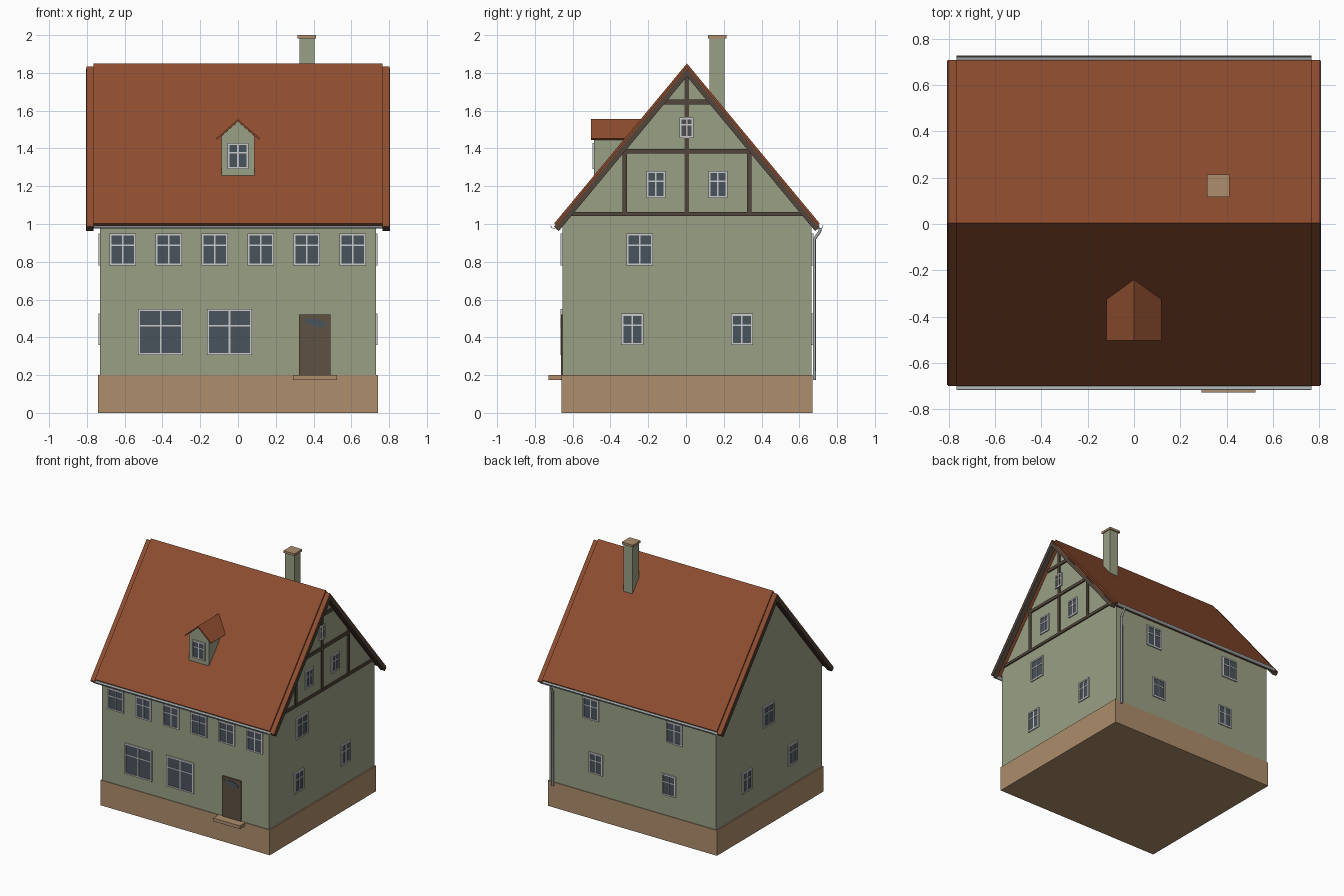
import bpy, bmesh, math
from mathutils import Matrix, Vector

if "Cube" in bpy.data.objects:
    bpy.data.objects.remove(bpy.data.objects["Cube"])


def material(name, hex_code):
    lin = lambda c: c / 12.92 if c < 0.04045 else ((c + 0.055) / 1.055) ** 2.4
    m = bpy.data.materials.new(name)
    m.diffuse_color = [lin(int(hex_code[i:i + 2], 16) / 255) for i in (0, 2, 4)] + [1]
    m.use_nodes = True
    m.node_tree.nodes["Principled BSDF"].inputs["Base Color"].default_value = m.diffuse_color
    return m


PLASTER = material("plaster", "9AA085")
STONE = material("sandstone", "AD8D6C")
TILE = material("roof_tile", "8E4D2F")
TIMBER = material("timber", "52463B")
DOOR = material("door_wood", "5E5142")
GLASS = material("glass", "49535B")
FRAME = material("window_paint", "C4C6C2")
ZINC = material("zinc", "A9AFB0")


def finish(name, bm, mat):
    bmesh.ops.recalc_face_normals(bm, faces=bm.faces)
    me = bpy.data.meshes.new(name)
    bm.to_mesh(me)
    bm.free()
    me.materials.append(mat)
    ob = bpy.data.objects.new(name, me)
    bpy.context.collection.objects.link(ob)
    return ob


def loft(name, ring_a, ring_b, mat):
    """Closed solid between two matching outlines."""
    bm = bmesh.new()
    a = [bm.verts.new(p) for p in ring_a]
    b = [bm.verts.new(p) for p in ring_b]
    bm.faces.new(a)
    bm.faces.new(b)
    for i in range(len(a)):
        j = (i + 1) % len(a)
        bm.faces.new((a[i], a[j], b[j], b[i]))
    return finish(name, bm, mat)


def prism_x(name, profile, x0, x1, mat):
    return loft(name, [(x0, y, z) for y, z in profile], [(x1, y, z) for y, z in profile], mat)


def boxes(name, items, mat, matrix=Matrix()):
    """Boxes given as x0, x1, y0, y1, z0, z1, joined in one object."""
    bm = bmesh.new()
    for x0, x1, y0, y1, z0, z1 in items:
        m = (Matrix.Translation(((x0 + x1) / 2, (y0 + y1) / 2, (z0 + z1) / 2))
             @ Matrix.Diagonal((x1 - x0, y1 - y0, z1 - z0, 1)))
        bmesh.ops.create_cube(bm, size=1, matrix=matrix @ m)
    return finish(name, bm, mat)


# Roof shape: ridge at (CY, RIDGE), equal slopes
CY, RIDGE = 0.005, 1.85
SLOPE = math.atan(1.205)
SIN, COS, TAN = math.sin(SLOPE), math.cos(SLOPE), math.tan(SLOPE)


def roof_slab(name, x0, x1, drop, t, half, mat):
    """Inverted-V slab whose top lies `drop` below the ridge line."""
    top = RIDGE - drop
    ez = top - half * TAN
    right = [(CY + half, ez), (CY + half - t * SIN, ez - t * COS)]
    left = [(2 * CY - y, z) for y, z in reversed(right)]
    return prism_x(name, [(CY, top)] + right + [(CY, top - t / COS)] + left, x0, x1, mat)


# Base and walls
boxes("plinth", [(-.74, .74, -.66, .67, 0, .2)], STONE)
wall_top = RIDGE - .04
prism_x("walls", [(-.655, .2), (.665, .2), (.665, wall_top - .66 * TAN), (CY, wall_top),
                  (-.655, wall_top - .66 * TAN)], -.73, .73, PLASTER)

# Roof with verge tiles and barge boards at both ends
roof_slab("main_roof", -.765, .765, 0, .03, .703, TILE)
for s, side in ((1, "right"), (-1, "left")):
    roof_slab("verge_tiles_" + side, s * .765, s * .803, .015, .008, .703, TILE)
    roof_slab("barge_board_" + side, s * .765, s * .806, .026, .028, .700, TIMBER)

# Gutters and downpipe
for s, side in ((-1, "front"), (1, "back")):
    gy = CY + s * .706
    arc = [math.pi * (1 + i / 8) for i in range(9)]
    outline = [(gy + .016 * math.cos(a), .992 + .016 * math.sin(a)) for a in arc]
    outline += [(gy + .013 * math.cos(a), .992 + .013 * math.sin(a)) for a in reversed(arc)]
    prism_x("gutter_" + side, outline, -.765, .765, ZINC)

curve = bpy.data.curves.new("downpipe", "CURVE")
curve.dimensions = "3D"
curve.bevel_depth, curve.bevel_resolution, curve.use_fill_caps = .008, 2, True
spline = curve.splines.new("POLY")
path = [(.69, .711, .98), (.69, .708, .96), (.69, .68, .92), (.69, .68, .175)]
spline.points.add(len(path) - 1)
for p, co in zip(spline.points, path):
    p.co = (*co, 1)
curve.materials.append(ZINC)
bpy.context.collection.objects.link(bpy.data.objects.new("downpipe", curve))

# Chimney
boxes("chimney", [(.325, .405, .125, .205, 1.58, 1.985)], PLASTER)
boxes("chimney_cap", [(.316, .412, .116, .214, 1.983, 2)], STONE)


# Dormer, its back trimmed along the main roof slope
def back_y(z):
    return CY - (RIDGE - z) / TAN + .015


def dormer_part(name, profile, y, mat):
    loft(name, [(x, y, z) for x, z in profile], [(x, back_y(z), z) for x, z in profile], mat)


dormer_part("dormer_walls", [(-.088, 1.253), (.088, 1.253), (.088, 1.465), (0, 1.543), (-.088, 1.465)],
            -.487, PLASTER)
dormer_part("dormer_roof", [(-.118, 1.452), (0, 1.555), (.118, 1.452), (.112, 1.446), (0, 1.543),
                            (-.112, 1.446)], -.502, TILE)

# Windows: local x runs along the wall, local -y points outwards
WALLS = {"front": Matrix.Translation((0, -.655, 0)),
         "back": Matrix.Translation((0, .665, 0)) @ Matrix.Rotation(math.pi, 4, "Z"),
         "right": Matrix.Translation((.73, 0, 0)) @ Matrix.Rotation(math.pi / 2, 4, "Z"),
         "left": Matrix.Translation((-.73, 0, 0)) @ Matrix.Rotation(-math.pi / 2, 4, "Z"),
         "dormer": Matrix.Translation((0, -.487, 0))}


def window(wall, label, u, z0, z1, width):
    h, f, out = width / 2, .011, -.009
    bar = z0 + .63 * (z1 - z0)
    bars = [(u - h, u - h + f, out, 0, z0, z1), (u + h - f, u + h, out, 0, z0, z1),
            (u - h + f, u + h - f, out, 0, z0, z0 + f), (u - h + f, u + h - f, out, 0, z1 - f, z1),
            (u - .004, u + .004, out + .001, 0, z0 + f, z1 - f),
            (u - h + f, u + h - f, out + .002, 0, bar - .004, bar + .004)]
    name = f"{wall}_{label}_window"
    boxes(name + "_frame", bars, FRAME, WALLS[wall])
    boxes(name + "_glass", [(u - h + f, u + h - f, -.004, .002, z0 + f, z1 - f)], GLASS, WALLS[wall])


for i in range(6):
    window("front", f"upper_{i + 1}", -.61 + i * .2435, .78, .95, .14)
for u in (-.41, -.045):
    window("front", "shop", u, .307, .55, .24)
for s in (-1, 1):
    window("back", "upper", s * .365, .78, .95, .14)
    window("back", "lower", s * .32, .36, .525, .12)
    window("right", "lower", .006 + s * .29, .36, .525, .118)
    window("left", "lower", s * .285, .36, .525, .118)
    window("right", "gable", .005 + s * .164, 1.138, 1.28, .1)
window("right", "upper", -.245, .78, .95, .14)
window("left", "upper", -.015, .78, .95, .14)
window("right", "attic", .003, 1.455, 1.565, .076)
window("dormer", "attic", 0, 1.29, 1.43, .112)

# Half-timbering on the right gable
boxes("gable_timbers", [
    (-.635, .645, -.01, 0, 1.042, 1.064), (-.335, .345, -.01, 0, 1.373, 1.398),
    (-.12, .13, -.01, 0, 1.632, 1.658), (-.007, .017, -.007, 0, 1.05, 1.79),
    (-.337, -.313, -.009, 0, 1.06, 1.415), (.323, .347, -.009, 0, 1.06, 1.415)],
    TIMBER, WALLS["right"])

# Front door with curved light, and step
boxes("front_door", [(.323, .491, -.663, -.65, .2, .52)], DOOR)
light = [(.343, .493), (.37, .499), (.41, .498), (.45, .487), (.467, .47), (.46, .455), (.43, .453),
         (.39, .463)]
loft("door_light", [(x, -.665, z) for x, z in light], [(x, -.655, z) for x, z in light], GLASS)
boxes("door_step", [(.292, .525, -.727, -.65, .175, .201)], STONE)
